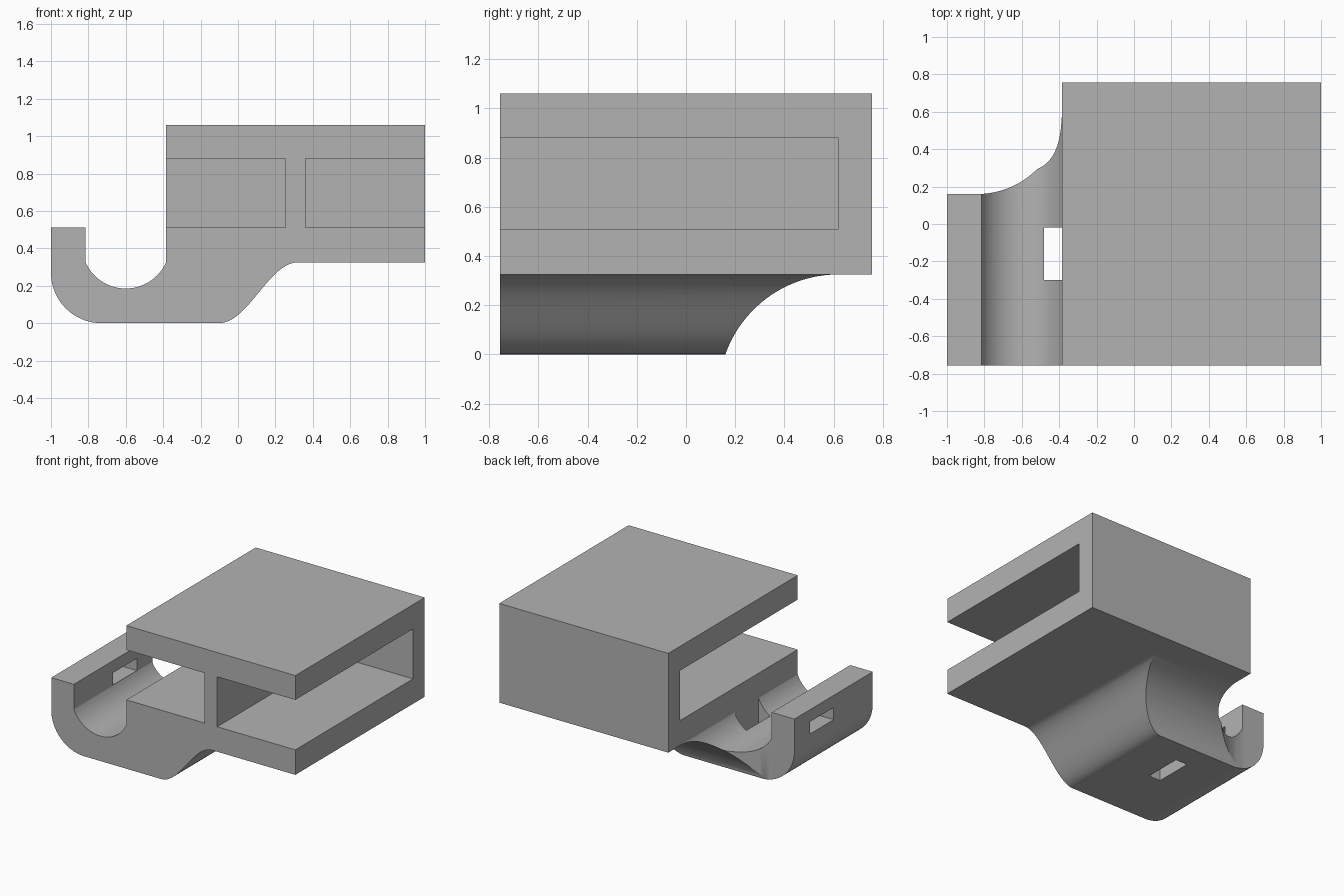
import bpy
import bmesh
from math import sin, cos, pi, asin, radians
from mathutils import Vector

old = bpy.data.objects.get("Cube")
if old:
    bpy.data.objects.remove(old, do_unlink=True)

# Key dimensions
WALL, TIP, FLOOR = -0.385, -0.815, 0.325
DEPTH, SLOT_LOW, SLOT_HIGH, SLOT_END = 0.757, 0.51, 0.88, 0.62

grey = bpy.data.materials.new("plain grey")
grey.use_nodes = True
colour = (0.45, 0.45, 0.45, 1)
grey.diffuse_color = colour
grey.node_tree.nodes["Principled BSDF"].inputs["Base Color"].default_value = colour


def arc(cx, cy, r, start, end, steps=24):
    angles = [start + (end - start) * i / steps for i in range(steps + 1)]
    return [(cx + r * cos(a), cy + r * sin(a)) for a in angles]


def prism(name, outline, axis, low, high):
    """Extrude a 2D outline along the given axis."""
    place = {"x": lambda p: Vector((low, p[0], p[1])),
             "y": lambda p: Vector((p[0], low, p[1])),
             "z": lambda p: Vector((p[0], p[1], low))}[axis]
    push = Vector([(high - low) * (axis == a) for a in "xyz"])
    bm = bmesh.new()
    face = bm.faces.new([bm.verts.new(place(p)) for p in outline])
    ext = bmesh.ops.extrude_face_region(bm, geom=[face])
    bmesh.ops.translate(bm, vec=push,
                        verts=[v for v in ext["geom"] if isinstance(v, bmesh.types.BMVert)])
    bmesh.ops.recalc_face_normals(bm, faces=bm.faces)
    mesh = bpy.data.meshes.new(name)
    bm.to_mesh(mesh)
    bm.free()
    mesh.materials.append(grey)
    obj = bpy.data.objects.new(name, mesh)
    bpy.context.collection.objects.link(obj)
    return obj


def box(name, x0, x1, y0, y1, z0, z1):
    return prism(name, [(x0, y0), (x1, y0), (x1, y1), (x0, y1)], "z", z0, z1)


def cut(target, cutter):
    cutter.hide_render = True
    bpy.context.view_layer.objects.active = target
    mod = target.modifiers.new("cut", "BOOLEAN")
    mod.operation, mod.solver, mod.object = "DIFFERENCE", "EXACT", cutter
    bpy.ops.object.modifier_apply(modifier=mod.name)
    bpy.data.objects.remove(cutter, do_unlink=True)


# Bracket profile: block, trough, hook tip, rounded underside, S-shaped shoulder
trough_x, trough_r = (WALL + TIP) / 2, 0.235
half = asin((WALL - TIP) / 2 / trough_r)
trough = arc(trough_x, FLOOR + trough_r * cos(half), trough_r,
             -pi / 2 + half, -pi / 2 - half, 32)
trough[0], trough[-1] = (WALL, FLOOR), (TIP, FLOOR)
shoulder = [(-0.1 + 0.42 * i / 24, FLOOR * (1 - cos(pi * i / 24)) / 2) for i in range(24)]
profile = ([(1, FLOOR), (1, 1.06), (WALL, 1.06)] + trough
           + [(TIP, SLOT_LOW), (-1, SLOT_LOW)]
           + arc(-0.73, 0.27, 0.27, pi, 1.5 * pi) + shoulder + [(0.32, FLOOR)])
bracket = prism("hook_bracket", profile, "y", -DEPTH, DEPTH)

# Rear of the hook: a scoop under the block and a scoop beside it
r = 0.488
under = arc(SLOT_END, FLOOR - r, r, pi - 0.1, pi / 2, 32)
under[-1] = (SLOT_END, FLOOR)
cut(bracket, prism("under_cutter", under + [(0.9, FLOOR), (0.9, under[0][1])], "x", -1.2, 1.2))
r = 0.455
side = arc(WALL - r, 0.16 + r, r, -pi / 2, 0, 32)
side[-1] = (WALL, 0.16 + r)
cut(bracket, prism("side_cutter", [(-1.2, 0.16)] + side + [(WALL, 0.9), (-1.2, 0.9)],
                   "z", -0.2, 1.2))

# Two deep channels open to the front and sides, leaving a central web
for name, x0, x1 in (("right_channel", -0.6, 0.255), ("left_channel", 0.36, 1.2)):
    cut(bracket, box(name, x0, x1, -0.9, SLOT_END, SLOT_LOW, SLOT_HIGH))

# Strap slots through the hook tip and the trough floor
cut(bracket, box("tip_slot", -1.2, -0.7, -0.3, -0.02, 0.33, 0.42))
cut(bracket, box("floor_slot", -0.48, WALL, -0.3, -0.02, -0.2, 0.4))

bpy.ops.object.select_all(action="DESELECT")
bracket.select_set(True)
bpy.context.view_layer.objects.active = bracket
bpy.ops.object.shade_smooth_by_angle(angle=radians(25))
